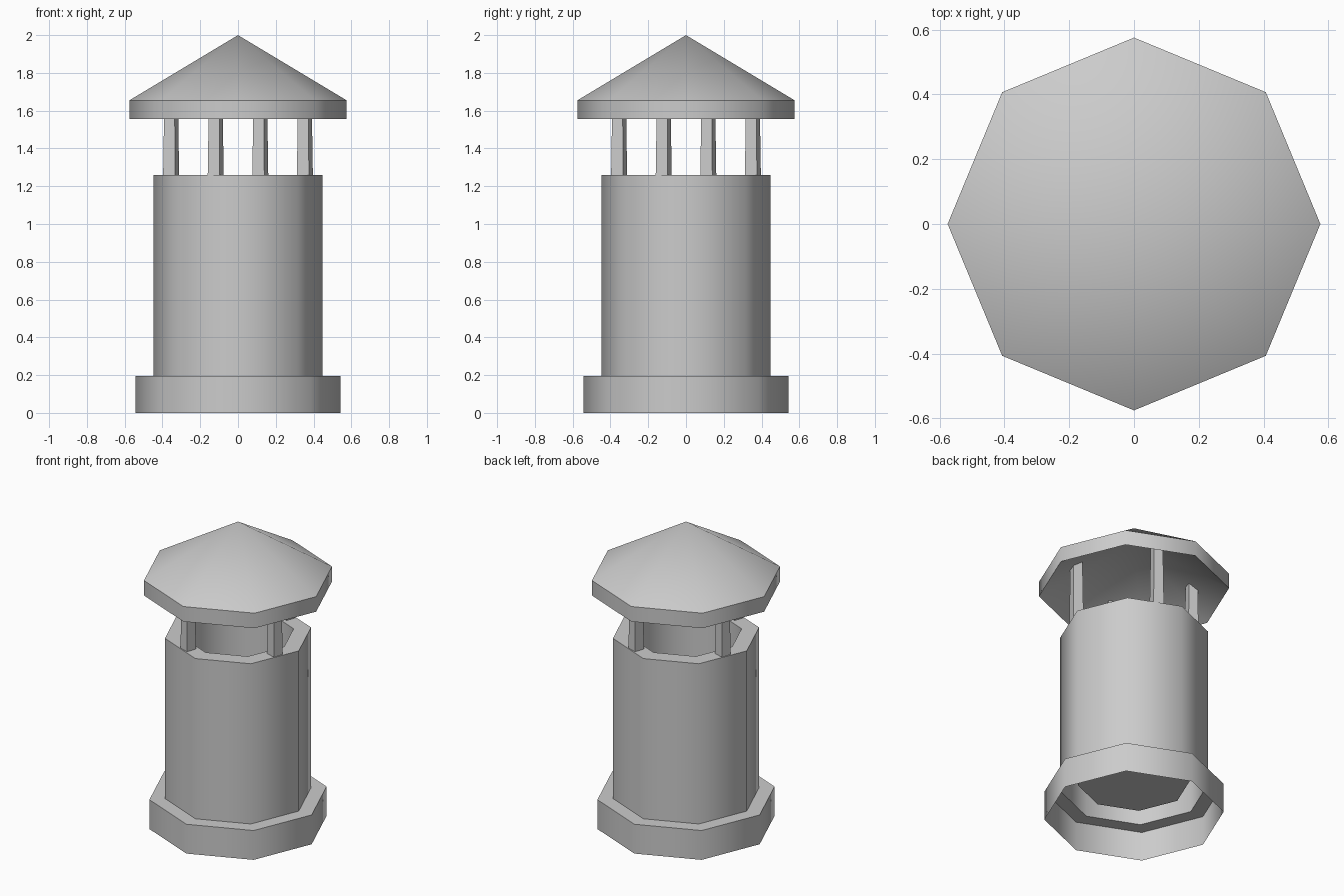
import bpy, bmesh
from math import cos, sin, pi, radians, atan2, hypot
from mathutils import Matrix

SIDES = 8

cube = bpy.data.objects.get("Cube")
if cube:
    bpy.data.objects.remove(cube, do_unlink=True)

grey = bpy.data.materials.new("plain grey")
grey.use_nodes = True
colour = (0.6, 0.6, 0.6, 1)
grey.diffuse_color = colour
grey.node_tree.nodes["Principled BSDF"].inputs["Base Color"].default_value = colour


def make_object(name, bm, smooth=False):
    mesh = bpy.data.meshes.new(name)
    bm.to_mesh(mesh)
    bm.free()
    mesh.materials.append(grey)
    obj = bpy.data.objects.new(name, mesh)
    bpy.context.collection.objects.link(obj)
    if smooth:
        bpy.ops.object.select_all(action='DESELECT')
        obj.select_set(True)
        bpy.context.view_layer.objects.active = obj
        bpy.ops.object.shade_smooth_by_angle(angle=radians(46))
    return obj


def lathe(name, profile):
    """Turn a (radius, height) profile into an eight-sided shell."""
    bm = bmesh.new()
    rings = []
    for r, z in profile:
        if r == 0:
            rings.append([bm.verts.new((0, 0, z))] * SIDES)
        else:
            rings.append([bm.verts.new((r * cos(2 * pi * i / SIDES),
                                        r * sin(2 * pi * i / SIDES), z))
                          for i in range(SIDES)])
    for a, b in zip(rings, rings[1:]):
        for i in range(SIDES):
            j = (i + 1) % SIDES
            corners = dict.fromkeys((a[i], a[j], b[j], b[i]))
            bm.faces.new(list(corners))
    return make_object(name, bm, smooth=True)


# Stepped flue: hollow plinth, tall body and a deep pit open at the top
lathe("chimney_body", [(0.542, 0), (0.542, 0.195), (0.447, 0.195),
                       (0.447, 1.26), (0.34, 1.26), (0.34, 0.23), (0, 0.23)])

# Conical cap with a hollow underside
lathe("roof_cap", [(0, 1.9), (0.575, 1.555), (0.575, 1.655), (0, 2)])

# Four slightly tapered posts between body and cap
post_x, post_y = 0.354, -0.118
post_radius, post_angle = hypot(post_x, post_y), atan2(post_y, post_x)
bottom, top = 1.255, 1.7
for k in range(4):
    bm = bmesh.new()
    bmesh.ops.create_cube(bm, size=1)
    for v in bm.verts:
        width = 0.067 if v.co.z < 0 else 0.056
        v.co.x *= width
        v.co.y *= width
        v.co.z = bottom if v.co.z < 0 else top
    bm.transform(Matrix.Rotation(post_angle + k * pi / 2, 4, 'Z')
                 @ Matrix.Translation((post_radius, 0, 0)))
    make_object(f"post_{k + 1}", bm)
